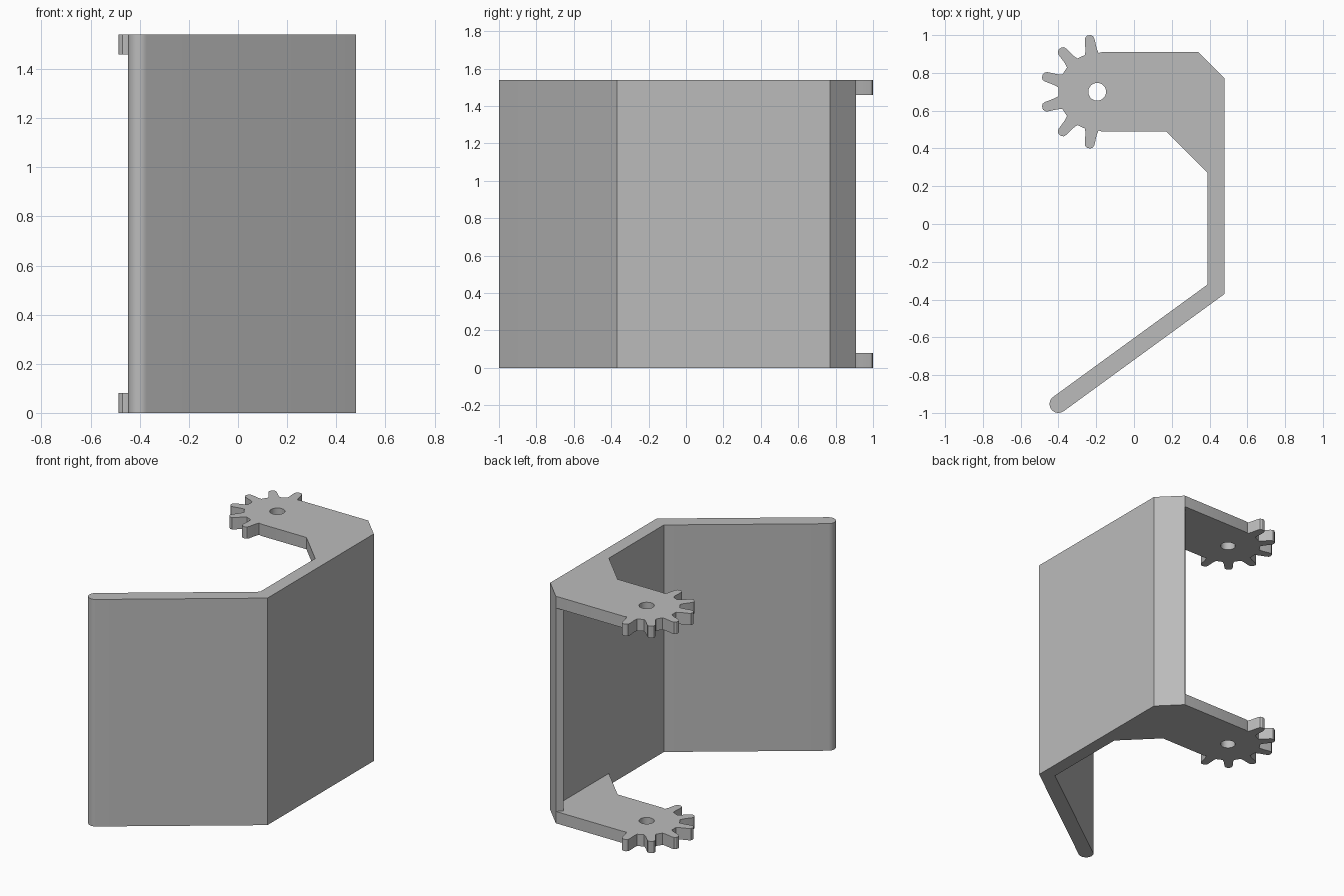
import bpy
from math import sin, cos, radians, pi, atan2

cube = bpy.data.objects.get("Cube")
if cube:
    bpy.data.objects.remove(cube, do_unlink=True)

HEIGHT, PLATE = 1.54, 0.08
GEAR = (-0.195, 0.70)
ROOT, TIP, TEETH = 0.207, 0.302, 11

grey = bpy.data.materials.new("plain_grey")
grey.use_nodes = True
colour = (0.5, 0.5, 0.5, 1)
grey.diffuse_color = colour
grey.node_tree.nodes["Principled BSDF"].inputs["Base Color"].default_value = colour


def arc(centre, r, a0, a1, n):
    """Points along an arc, angles in radians."""
    return [(centre[0] + r * cos(a0 + (a1 - a0) * i / n),
             centre[1] + r * sin(a0 + (a1 - a0) * i / n)) for i in range(n + 1)]


def prism(name, outlines, z0, z1):
    """Extrude closed outlines upward; inner outlines become holes."""
    curve = bpy.data.curves.new(name + "_profile", 'CURVE')
    curve.dimensions, curve.fill_mode = '2D', 'BOTH'
    curve.extrude = (z1 - z0) / 2
    for outline in outlines:
        spline = curve.splines.new('POLY')
        spline.points.add(len(outline) - 1)
        for p, (x, y) in zip(spline.points, outline):
            p.co = (x, y, 0, 1)
        spline.use_cyclic_u = True
    helper = bpy.data.objects.new(name + "_profile", curve)
    bpy.context.collection.objects.link(helper)
    graph = bpy.context.evaluated_depsgraph_get()
    mesh = bpy.data.meshes.new_from_object(helper.evaluated_get(graph))
    bpy.data.objects.remove(helper, do_unlink=True)
    mesh.materials.clear()
    mesh.materials.append(grey)
    obj = bpy.data.objects.new(name, mesh)
    obj.location.z = (z0 + z1) / 2
    bpy.context.collection.objects.link(obj)
    # Weld the caps to the sides, then smooth only the round parts
    bpy.ops.object.select_all(action='DESELECT')
    obj.select_set(True)
    bpy.context.view_layer.objects.active = obj
    bpy.ops.object.mode_set(mode='EDIT')
    bpy.ops.mesh.select_all(action='SELECT')
    bpy.ops.mesh.remove_doubles(threshold=0.0001)
    bpy.ops.mesh.normals_make_consistent(inside=False)
    bpy.ops.object.mode_set(mode='OBJECT')
    bpy.ops.object.shade_smooth_by_angle(angle=radians(25))
    return obj


def tooth(angle):
    """One tapered tooth with a rounded tip, listed counter-clockwise."""
    half = [(ROOT - 0.005, 0.036), (ROOT + 0.02, 0.030), (TIP - 0.022, 0.026),
            (TIP - 0.008, 0.021), (TIP, 0.009)]
    local = [(r, -w) for r, w in half] + [(r, w) for r, w in reversed(half)]
    c, s = cos(angle), sin(angle)
    return [(GEAR[0] + r * c - w * s, GEAR[1] + r * s + w * c) for r, w in local]


# Bent cover wall: chamfered end, straight back, slanted leg with round tip
tip, radius = (-0.40, -0.953), 0.047
normal = atan2(-0.62, -0.85) - pi / 2
wall = [(0.39, -0.32), (0.39, 0.79), (0.305, 0.875), (0.34, 0.91),
        (0.48, 0.77), (0.48, -0.37)]
wall += arc(tip, radius, normal + pi, normal, 16)
prism("cover_wall", [wall], 0, HEIGHT)

# Hinge plates: half gear with a pivot hole, braced against the wall
plate = []
step = 2 * pi / TEETH
for i in range(6):
    plate += tooth(pi + (i - 2.5) * step)
plate += [(-0.17, 0.49), (0.17, 0.49), (0.39, 0.27), (0.39, 0.79),
          (0.305, 0.875), (0.34, 0.91), (-0.17, 0.91)]
hole = arc(GEAR, 0.047, 0, 2 * pi, 32)[:-1]
for name, z in (("lower_hinge_plate", 0), ("upper_hinge_plate", HEIGHT - PLATE)):
    prism(name, [plate, hole], z, z + PLATE)
